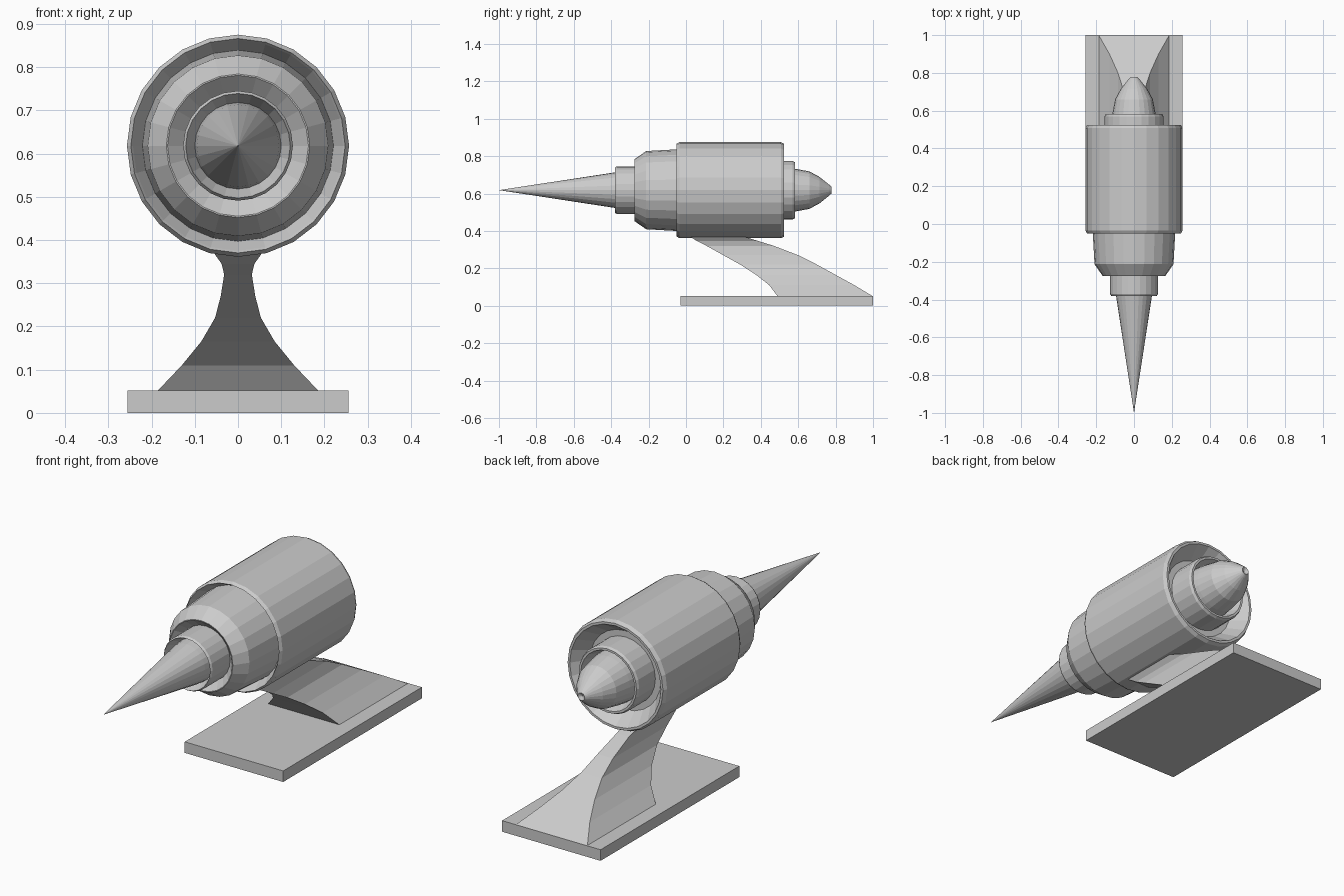
import bpy, bmesh, math

if "Cube" in bpy.data.objects:
    bpy.data.objects.remove(bpy.data.objects["Cube"])

SIDES = 24
AXIS_Z = 0.618


def finish(bm, name):
    mesh = bpy.data.meshes.new(name)
    bm.to_mesh(mesh)
    bm.free()
    obj = bpy.data.objects.new(name, mesh)
    bpy.context.collection.objects.link(obj)
    return obj


def lathe(name, profile):
    """Revolve (y, radius) points around the engine axis, front to back."""
    bm = bmesh.new()
    rings = []
    for y, r in profile:
        ring = []
        for k in range(SIDES):
            a = 2 * math.pi * k / SIDES
            ring.append(bm.verts.new((r * math.cos(a), y, AXIS_Z + r * math.sin(a))))
        rings.append(ring)
    for p, q in zip(rings, rings[1:]):
        for k in range(SIDES):
            n = (k + 1) % SIDES
            bm.faces.new((p[k], q[k], q[n], p[n]))
    bmesh.ops.remove_doubles(bm, verts=bm.verts, dist=1e-5)
    return finish(bm, name)


def loft(name, sections):
    """Stack rectangular sections (z, half width, front y, rear y)."""
    bm = bmesh.new()
    rings = []
    for z, w, yf, yr in sections:
        rings.append([bm.verts.new(c) for c in
                      ((-w, yf, z), (w, yf, z), (w, yr, z), (-w, yr, z))])
    for p, q in zip(rings, rings[1:]):
        for k in range(4):
            n = (k + 1) % 4
            bm.faces.new((p[k], p[n], q[n], q[k]))
    bm.faces.new(rings[0][::-1])
    bm.faces.new(rings[-1])
    return finish(bm, name)


# Turned engine parts, each seated in the recess of the next
lathe("front_spike", [(-1.0, 0), (-0.38, 0.095), (-0.33, 0.10)])
lathe("front_collar", [(-0.33, 0.10), (-0.372, 0.118), (-0.38, 0.121),
                       (-0.37, 0.127), (-0.24, 0.127)])
lathe("front_housing", [(-0.24, 0.127), (-0.275, 0.163), (-0.275, 0.166),
                        (-0.213, 0.209), (0.0, 0.221)])
lathe("main_shell", [(0.0, 0.221), (-0.042, 0.243), (-0.05, 0.248),
                     (-0.035, 0.257), (0.507, 0.257), (0.525, 0.248),
                     (0.525, 0.237), (0.45, 0.185), (0.45, 0.156)])
lathe("rear_ring", [(0.45, 0.156), (0.57, 0.156), (0.582, 0.15),
                    (0.582, 0.14), (0.53, 0.121)])
lathe("tail_cone", [(0.53, 0.121), (0.58, 0.115), (0.66, 0.10), (0.715, 0.07),
                    (0.765, 0.03), (0.778, 0.018), (0.768, 0)])

# Swept, waisted stand
loft("stand", [(0.05, 0.187, 0.49, 1.0), (0.11, 0.13, 0.445, 0.90),
               (0.165, 0.085, 0.375, 0.80), (0.22, 0.053, 0.29, 0.70),
               (0.27, 0.04, 0.20, 0.60), (0.32, 0.032, 0.11, 0.47),
               (0.345, 0.038, 0.06, 0.39), (0.376, 0.06, 0.01, 0.29)])

# Flat base
loft("base_plate", [(0, 0.256, -0.03, 1.0), (0.052, 0.256, -0.03, 1.0)])
